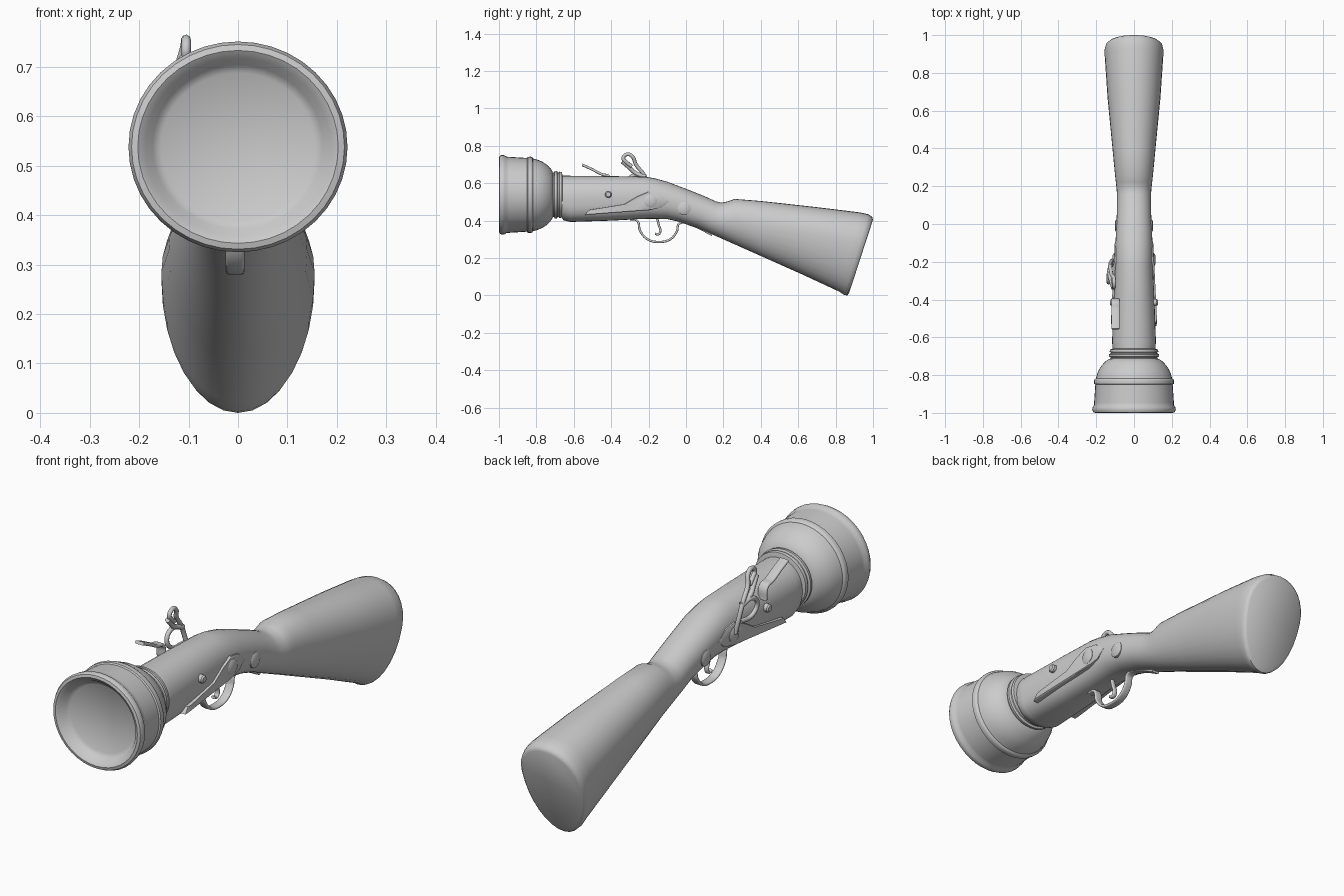
import bpy, bmesh, math
from mathutils import Vector

AXIS_Z = 0.538


def finish(bm, name, angle=40):
    bmesh.ops.recalc_face_normals(bm, faces=bm.faces)
    me = bpy.data.meshes.new(name)
    bm.to_mesh(me)
    bm.free()
    ob = bpy.data.objects.new(name, me)
    bpy.context.collection.objects.link(ob)
    bpy.ops.object.select_all(action='DESELECT')
    bpy.context.view_layer.objects.active = ob
    ob.select_set(True)
    bpy.ops.object.shade_smooth_by_angle(angle=math.radians(angle))
    return ob


def bridge(bm, rings):
    for a, b in zip(rings, rings[1:]):
        n = len(a)
        for i in range(n):
            bm.faces.new((a[i], a[(i + 1) % n], b[(i + 1) % n], b[i]))
    bm.faces.new(rings[0])
    bm.faces.new(rings[-1])


def lathe(name, profile, segs=40, x_scale=1.0):
    """Revolve (radius, y) points around the barrel axis."""
    bm = bmesh.new()
    rings = []
    for r, y in profile:
        rings.append([bm.verts.new((r * x_scale * math.cos(2 * math.pi * i / segs), y,
                                    AXIS_Z + r * math.sin(2 * math.pi * i / segs)))
                      for i in range(segs)])
    bridge(bm, rings)
    return finish(bm, name)


def loft(name, stations, segs=32):
    """Egg-shaped sections; each has its own top and bottom point, width, widest level, squareness."""
    bm = bmesh.new()
    rings = []
    for yt, zt, yb, zb, w, m, n in stations:
        ring = []
        for i in range(segs):
            a = 2 * math.pi * i / segs
            c, s = math.cos(a), math.sin(a)
            e = 2 / (2.1 if s > 0 else n)
            x = math.copysign(w * abs(c) ** e, c)
            h = abs(s) ** e
            t = m + (1 - m) * h if s > 0 else m - m * h
            ring.append(bm.verts.new((x, yb + (yt - yb) * t, zb + (zt - zb) * t)))
        rings.append(ring)
    bridge(bm, rings)
    return finish(bm, name, 50)


def side_plate(name, outline, side, proud):
    """Flat plate following the taper of the stock side."""
    bm = bmesh.new()
    rings = []
    for inset, depth in ((1, -0.03), (1, proud - 0.004), (0.93, proud)):
        cy = sum(p[0] for p in outline) / len(outline)
        cz = sum(p[1] for p in outline) / len(outline)
        rings.append([bm.verts.new((side * (0.09 - 0.045 * (y + 0.0) + depth),
                                    cy + (y - cy) * inset, cz + (z - cz) * inset))
                      for y, z in outline])
    bridge(bm, rings)
    return finish(bm, name, 30)


def stud(name, side, y, z, r, x0, x1):
    bm = bmesh.new()
    rings = [[bm.verts.new((side * x, y + k * math.cos(math.pi * i / 8), z + k * math.sin(math.pi * i / 8)))
              for i in range(16)] for x, k in ((x0, r), (x1 - 0.006, r), (x1, r * 0.7))]
    bridge(bm, rings)
    return finish(bm, name, 35)


def swept(name, pts, thick, half_width=None, x=0.0):
    """Flat strip from (y, z) points, or round rod from (x, y, z) points."""
    cu = bpy.data.curves.new(name, 'CURVE')
    cu.dimensions = '3D' if half_width is None else '2D'
    if half_width is not None:
        cu.fill_mode = 'NONE' if hasattr(cu, 'fill_mode') and cu.dimensions == '2D' else 'FULL'
        cu.extrude = half_width - thick
    cu.bevel_depth = thick
    cu.bevel_resolution = 2
    cu.resolution_u = 8
    cu.use_fill_caps = True
    sp = cu.splines.new('BEZIER')
    sp.bezier_points.add(len(pts) - 1)
    for bp, p in zip(sp.bezier_points, pts):
        bp.co = Vector(p) if len(p) == 3 else Vector((p[0], p[1], 0))
        bp.handle_left_type = bp.handle_right_type = 'AUTO'
    ob = bpy.data.objects.new(name, cu)
    bpy.context.collection.objects.link(ob)
    if half_width is not None:
        ob.rotation_euler = (math.pi / 2, 0, math.pi / 2)
        ob.location.x = x
    return ob


# flared muzzle with recessed face, bands and collar rings
lathe("muzzle", [
    (0.002, -0.955), (0.150, -0.957), (0.166, -0.968), (0.180, -0.990), (0.195, -1.0),
    (0.207, -0.997), (0.213, -0.985), (0.211, -0.970), (0.204, -0.960), (0.203, -0.945),
    (0.197, -0.850), (0.203, -0.846), (0.204, -0.830), (0.201, -0.822), (0.194, -0.818),
    (0.188, -0.795), (0.178, -0.770), (0.164, -0.748), (0.146, -0.728), (0.130, -0.716),
    (0.119, -0.712), (0.119, -0.706), (0.127, -0.702), (0.128, -0.690), (0.119, -0.686),
    (0.118, -0.680), (0.124, -0.677), (0.122, -0.664), (0.105, -0.660)], x_scale=1.04)

# one-piece barrel housing, wrist and butt
loft("stock", [
    (-0.69, 0.638, -0.67, 0.425, 0.106, 0.5, 2.4),
    (-0.66, 0.640, -0.655, 0.402, 0.114, 0.5, 2.6),
    (-0.62, 0.640, -0.62, 0.393, 0.116, 0.5, 2.8),
    (-0.40, 0.638, -0.40, 0.400, 0.108, 0.5, 2.8),
    (-0.22, 0.635, -0.25, 0.408, 0.100, 0.5, 2.6),
    (-0.17, 0.627, -0.18, 0.410, 0.099, 0.5, 2.5),
    (-0.10, 0.608, -0.10, 0.408, 0.098, 0.5, 2.4),
    (0.00, 0.570, -0.04, 0.395, 0.094, 0.5, 2.3),
    (0.10, 0.530, 0.06, 0.362, 0.090, 0.5, 2.1),
    (0.16, 0.503, 0.13, 0.331, 0.090, 0.5, 2.1),
    (0.19, 0.496, 0.18, 0.309, 0.092, 0.5, 2.0),
    (0.22, 0.502, 0.22, 0.291, 0.096, 0.52, 2.0),
    (0.26, 0.516, 0.27, 0.269, 0.101, 0.54, 2.0),
    (0.40, 0.505, 0.40, 0.211, 0.114, 0.56, 2.0),
    (0.70, 0.472, 0.62, 0.113, 0.140, 0.6, 2.0),
    (0.93, 0.444, 0.82, 0.020, 0.155, 0.62, 2.0),
    (0.975, 0.434, 0.845, 0.003, 0.155, 0.62, 2.0),
    (0.995, 0.421, 0.862, 0.000, 0.150, 0.62, 2.0),
    (1.000, 0.405, 0.872, 0.012, 0.140, 0.62, 2.0)])

# lock plates, pivot studs and screws on both sides
PLATE = [(-0.54, 0.430), (-0.52, 0.457), (-0.33, 0.488), (-0.26, 0.530), (-0.20, 0.555), (-0.14, 0.545),
         (-0.09, 0.505), (-0.13, 0.470), (-0.20, 0.455), (-0.30, 0.448)]
for side, tag in ((-1, "left"), (1, "right")):
    side_plate(tag + "_lock_plate", PLATE, side, 0.008)
    stud(tag + "_lock_boss", side, -0.19, 0.505, 0.035, 0.08, 0.113)
    stud(tag + "_side_screw", side, -0.415, 0.54, 0.018, 0.09, 0.126)
    stud(tag + "_wrist_boss", side, -0.01, 0.465, 0.035, 0.07, 0.100)

# hammer: curved arm with curled tip and a lower jaw closing the loop
swept("hammer_arm", [(-0.110, -0.19, 0.51), (-0.122, -0.20, 0.58), (-0.125, -0.225, 0.645),
                     (-0.118, -0.268, 0.70), (-0.107, -0.285, 0.74), (-0.105, -0.312, 0.755),
                     (-0.105, -0.335, 0.735), (-0.107, -0.318, 0.712), (-0.112, -0.29, 0.69)], 0.010)
swept("hammer_jaw", [(-0.122, -0.215, 0.635), (-0.128, -0.27, 0.655), (-0.120, -0.305, 0.685),
                     (-0.110, -0.34, 0.715)], 0.011)
swept("hammer_ring", [(-0.125, -0.215, 0.63), (-0.135, -0.27, 0.645), (-0.135, -0.31, 0.61),
                      (-0.130, -0.285, 0.565), (-0.122, -0.21, 0.56)], 0.010)

# striker plate over the pan
swept("striker_plate", [(-0.555, 0.698), (-0.51, 0.678), (-0.45, 0.648), (-0.41, 0.635), (-0.40, 0.58)],
      0.007, 0.022, -0.098)

# trigger guard and trigger
swept("trigger_guard", [(-0.30, 0.408), (-0.262, 0.400), (-0.245, 0.345), (-0.205, 0.300), (-0.15, 0.286),
                        (-0.085, 0.300), (-0.050, 0.340), (-0.035, 0.385), (0.03, 0.376), (0.14, 0.324)],
      0.006, 0.019, -0.006)
swept("trigger", [(-0.155, 0.415), (-0.145, 0.375), (-0.137, 0.345), (-0.147, 0.327), (-0.165, 0.330)],
      0.006, 0.011, -0.006)
